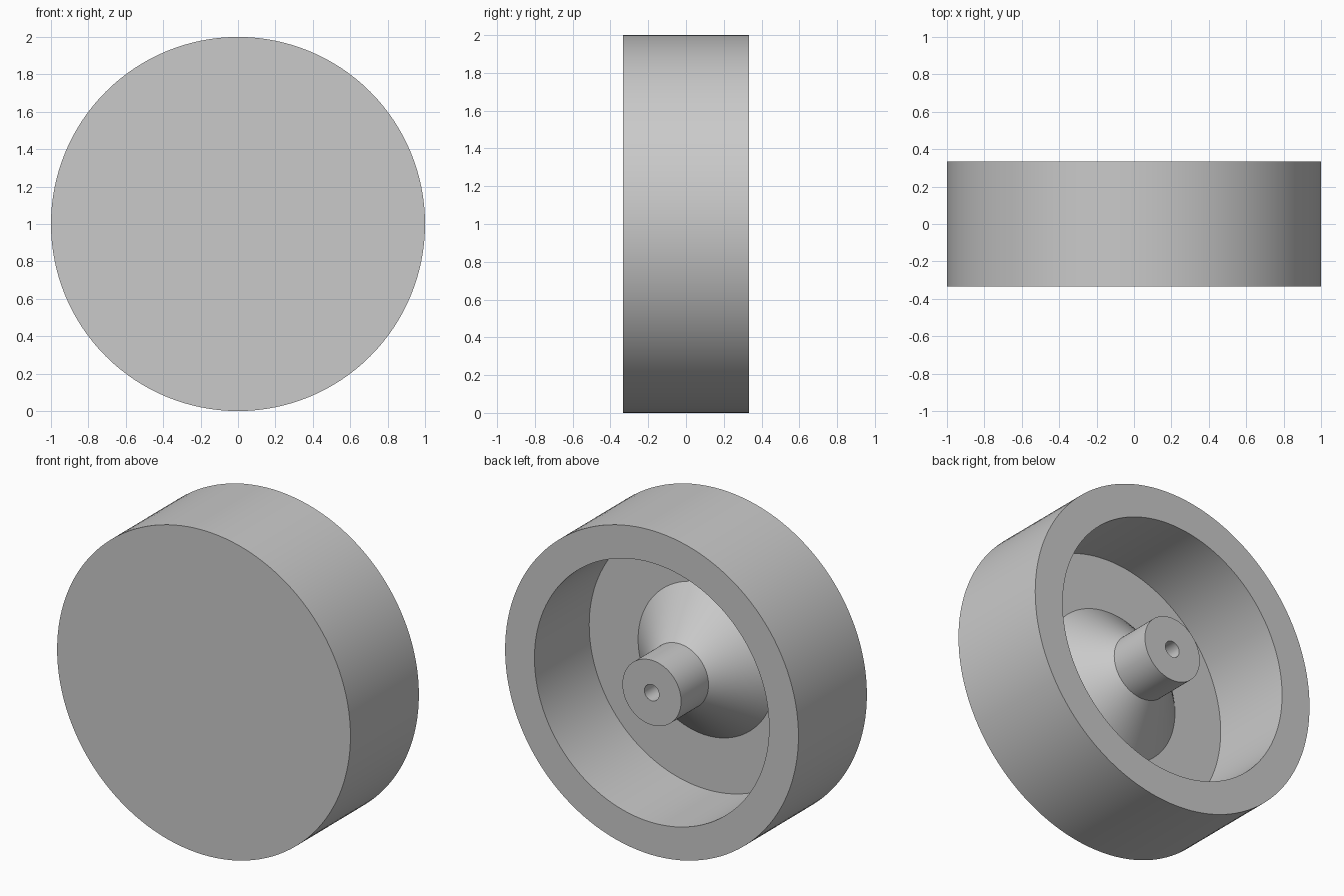
import bpy, bmesh, math

cube = bpy.data.objects.get("Cube")
if cube:
    bpy.data.objects.remove(cube, do_unlink=True)

SEGMENTS = 128
HALF = 1 / 3            # half the wheel width
FLOOR = -0.2            # inner face of the front disc
CONE_TOP = FLOOR + 4 / 15

grey = bpy.data.materials.new("light_grey")
grey.use_nodes = True
colour = (0.59, 0.59, 0.59, 1)
grey.diffuse_color = colour
grey.node_tree.nodes["Principled BSDF"].inputs["Base Color"].default_value = colour


def lathe(name, profile):
    """Turn (radius, y) points about the y axis and cap both ends."""
    bm = bmesh.new()
    rings = []
    for radius, y in profile:
        angles = [2 * math.pi * i / SEGMENTS for i in range(SEGMENTS)]
        rings.append([bm.verts.new((radius * math.cos(a), y, 1 + radius * math.sin(a)))
                      for a in angles])
    for a, b in zip(rings, rings[1:]):
        for i in range(SEGMENTS):
            j = (i + 1) % SEGMENTS
            bm.faces.new((a[i], a[j], b[j], b[i]))
    bm.faces.new(rings[0])
    bm.faces.new(rings[-1])
    bmesh.ops.recalc_face_normals(bm, faces=bm.faces)
    mesh = bpy.data.meshes.new(name)
    bm.to_mesh(mesh)
    bm.free()
    mesh.materials.append(grey)
    obj = bpy.data.objects.new(name, mesh)
    bpy.context.collection.objects.link(obj)
    bpy.ops.object.select_all(action="DESELECT")
    obj.select_set(True)
    bpy.context.view_layer.objects.active = obj
    bpy.ops.object.shade_smooth_by_angle(angle=math.radians(30))
    return obj


# One turned solid: disc, rim, recess, conical hub base, hub and blind bore
lathe("wheel", [
    (1.0, -HALF), (1.0, HALF),                 # tread
    (0.8, HALF), (0.8, FLOOR),                 # rim and recess wall
    (7 / 15, FLOOR), (0.2, CONE_TOP),          # floor and cone
    (0.2, HALF), (0.05, HALF), (0.05, FLOOR),  # hub and bore
])
